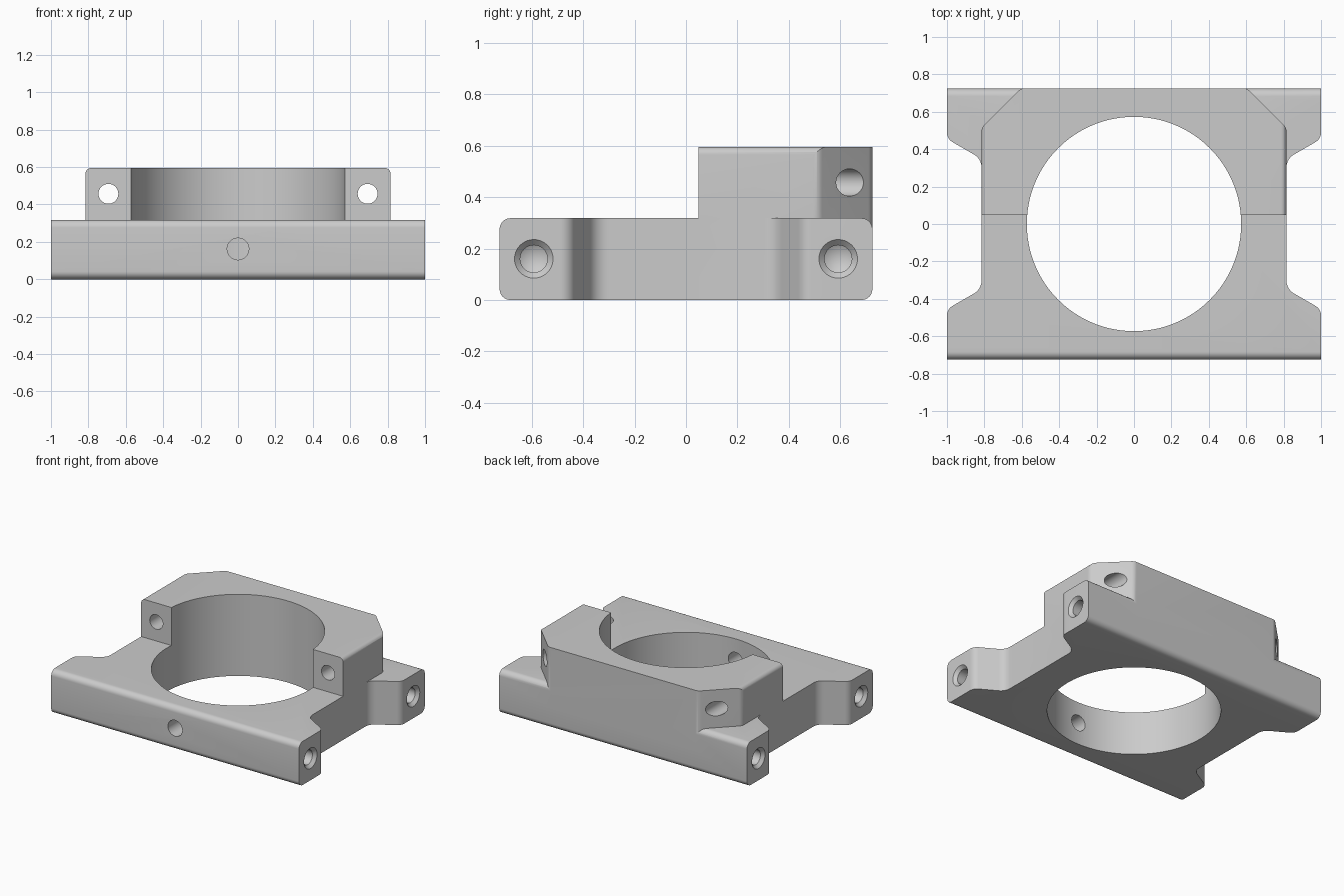
import bpy, bmesh, math
from mathutils import Vector, Matrix

old = bpy.data.objects.get("Cube")
if old:
    bpy.data.objects.remove(old, do_unlink=True)

metal = bpy.data.materials.new("light grey metal")
grey = (0.6, 0.6, 0.6, 1)
metal.diffuse_color = grey
metal.use_nodes = True
metal.node_tree.nodes["Principled BSDF"].inputs["Base Color"].default_value = grey

HALF_Y, PLATE_TOP, BLOCK_TOP = 0.725, 0.318, 0.595


def rounded(corners, steps=8):
    """Closed outline from (a, b, fillet radius) corners."""
    out = []
    for i, (a, b, r) in enumerate(corners):
        p = Vector((a, b))
        if r == 0:
            out.append(p)
            continue
        u = (Vector(corners[i - 1][:2]) - p).normalized()
        v = (Vector(corners[(i + 1) % len(corners)][:2]) - p).normalized()
        half = u.angle(v) / 2
        start, end = p + u * r / math.tan(half), p + v * r / math.tan(half)
        centre = p + (u + v).normalized() * r / math.sin(half)
        turn = (start - centre).angle_signed(end - centre)
        for k in range(steps + 1):
            out.append(centre + Matrix.Rotation(-turn * k / steps, 2) @ (start - centre))
    return out


def finish(name, bm):
    bmesh.ops.recalc_face_normals(bm, faces=bm.faces)
    mesh = bpy.data.meshes.new(name)
    bm.to_mesh(mesh)
    bm.free()
    mesh.materials.append(metal)
    obj = bpy.data.objects.new(name, mesh)
    bpy.context.collection.objects.link(obj)
    return obj


def prism(name, outline, axis, lo, hi):
    """Extrude an outline along an axis: x takes (y, z), y takes (x, z), z takes (x, y)."""
    place = {"x": lambda p: (lo, p.x, p.y), "y": lambda p: (p.x, lo, p.y),
             "z": lambda p: (p.x, p.y, lo)}[axis]
    bm = bmesh.new()
    face = bm.faces.new([bm.verts.new(place(p)) for p in outline])
    moved = bmesh.ops.extrude_face_region(bm, geom=[face])["geom"]
    step = Vector([(hi - lo) * (axis == c) for c in "xyz"])
    bmesh.ops.translate(bm, vec=step, verts=[g for g in moved if isinstance(g, bmesh.types.BMVert)])
    return finish(name, bm)


def circle(a, b, r, n=40):
    return [Vector((a + r * math.cos(math.tau * k / n), b + r * math.sin(math.tau * k / n)))
            for k in range(n)]


def combine(target, tool, operation):
    """Boolean the tool into the target and discard it."""
    mod = target.modifiers.new(operation.title(), "BOOLEAN")
    mod.operation, mod.solver, mod.object = operation, "EXACT", tool
    bpy.context.view_layer.objects.active = target
    bpy.ops.object.modifier_apply(modifier=mod.name)
    bpy.data.objects.remove(tool, do_unlink=True)


def mirror_x(quarter):
    return quarter + [(-a, b, r) for a, b, r in reversed(quarter)]


# Base plate: waisted plan with four ears, trimmed by a rounded side profile
plan = mirror_x([(1, -HALF_Y, 0), (1, -0.455, 0.06), (0.815, -0.348, 0.08),
                 (0.815, 0.348, 0.08), (1, 0.455, 0.06), (1, HALF_Y, 0)])
bracket = prism("clamp_bracket", rounded(plan), "z", -0.1, 0.5)
side = rounded([(-HALF_Y, 0, 0.042), (HALF_Y, 0, 0.042),
                (HALF_Y, PLATE_TOP, 0.042), (-HALF_Y, PLATE_TOP, 0.042)])
combine(bracket, prism("plate_profile", side, "x", -1, 1), "INTERSECT")

# Raised half collar with chamfered back corners and rounded top sides
collar_plan = mirror_x([(0.815, 0.048, 0), (0.815, 0.515, 0.05), (0.605, HALF_Y, 0.05)])
collar = prism("half_collar", rounded(collar_plan), "z", 0.16, 0.8)
front = rounded(mirror_x([(0.815, 0.1, 0), (0.815, BLOCK_TOP, 0.03)]))
combine(collar, prism("collar_profile", front, "y", -0.2, 1), "INTERSECT")
combine(bracket, collar, "UNION")

# Central bore and front set-screw hole
combine(bracket, prism("bore", circle(0, 0, 0.573, 128), "z", -0.2, 0.9), "DIFFERENCE")
combine(bracket, prism("screw_hole", circle(0, 0.162, 0.058), "y", -0.9, -0.3), "DIFFERENCE")


def drill(x_side, y, z):
    """Countersunk blind hole with a conical tip, entering from the side."""
    bm = bmesh.new()
    rings = []
    for depth, r in ((-0.02, 0.095), (0.022, 0.053), (0.26, 0.053)):
        rings.append([bm.verts.new((x_side * (1 - depth), y + p.x, z + p.y))
                      for p in circle(0, 0, r)])
    n = len(rings[0])
    tip = bm.verts.new((x_side * 0.71, y, z))
    bm.faces.new(rings[0])
    for k in range(n):
        j = (k + 1) % n
        for a, b in zip(rings, rings[1:]):
            bm.faces.new((a[k], a[j], b[j], b[k]))
        bm.faces.new((rings[-1][k], rings[-1][j], tip))
    return finish("drill", bm)


# Collar bolt holes and ear holes on both sides
for s in (-1, 1):
    bolt = prism("bolt_hole", circle(s * 0.693, 0.457, 0.053), "y", -0.1, 1)
    combine(bracket, bolt, "DIFFERENCE")
    for y in (-0.592, 0.592):
        combine(bracket, drill(s, y, 0.16), "DIFFERENCE")

# Smooth fillets and bores, crisp edges elsewhere
bpy.ops.object.select_all(action="DESELECT")
bracket.select_set(True)
bpy.context.view_layer.objects.active = bracket
bpy.ops.object.shade_smooth_by_angle(angle=math.radians(25))
